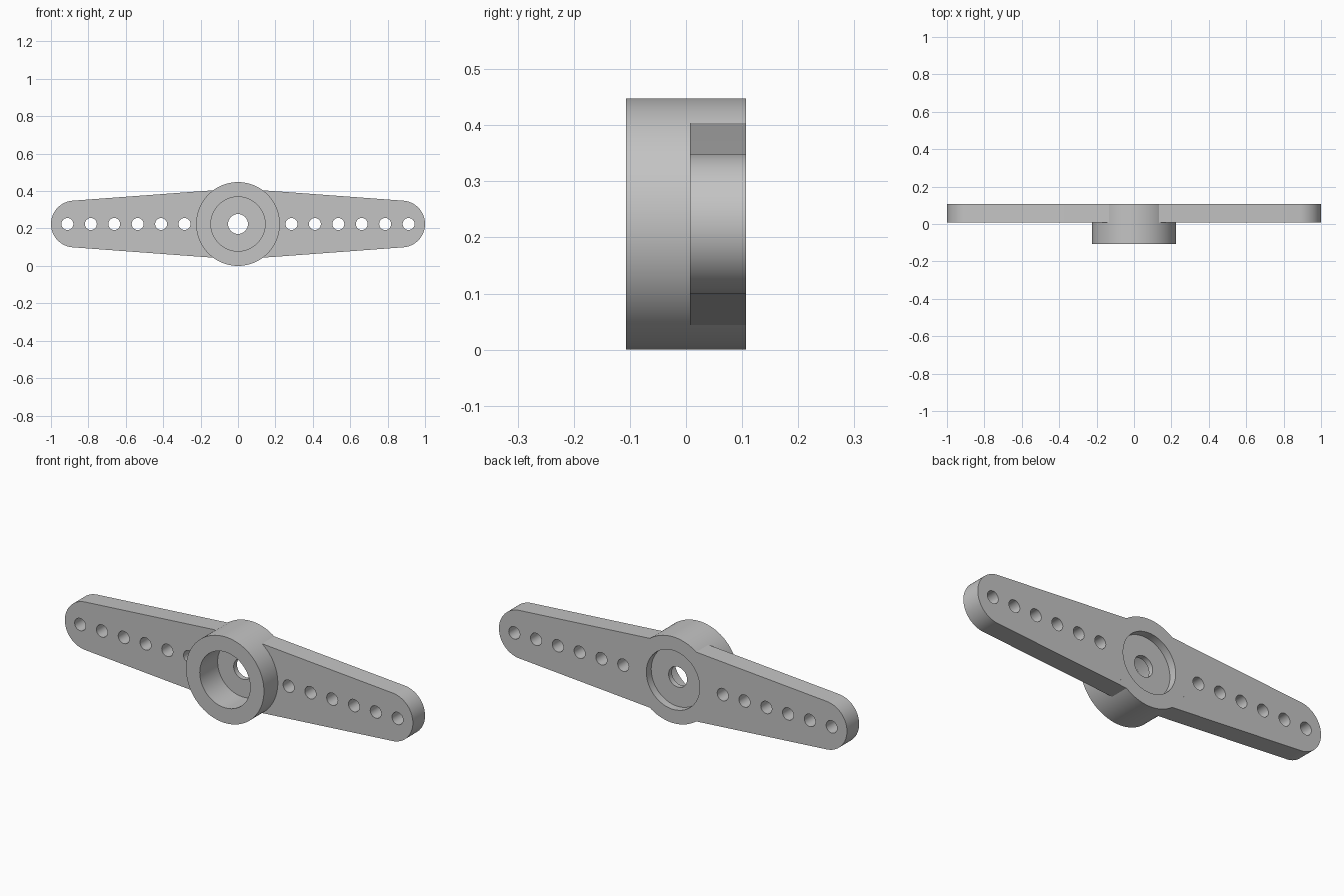
import bpy, bmesh
from math import sin, cos, tau, radians
from mathutils import Matrix, Vector

cube = bpy.data.objects.get("Cube")
if cube:
    bpy.data.objects.remove(cube, do_unlink=True)

HUB_R, CENTRE_Z, HALF_DEPTH = 0.224, 0.224, 0.107
ARM_FRONT = 0.007
TIP_X, TIP_R = 0.875, 0.125

grey = bpy.data.materials.new("grey plastic")
grey.use_nodes = True
grey.diffuse_color = (0.55, 0.55, 0.55, 1)
grey.node_tree.nodes["Principled BSDF"].inputs["Base Color"].default_value = grey.diffuse_color


def arc(cx, radius, start, end, steps):
    """Points along an arc, angles in degrees."""
    angles = [radians(start + (end - start) * i / steps) for i in range(steps + 1)]
    return [(cx + radius * cos(a), radius * sin(a)) for a in angles]


def finish(obj):
    """Merge seams, fix normals, colour and smooth the part."""
    bm = bmesh.new()
    bm.from_mesh(obj.data)
    bmesh.ops.remove_doubles(bm, verts=bm.verts, dist=0.0001)
    bmesh.ops.recalc_face_normals(bm, faces=bm.faces)
    bm.to_mesh(obj.data)
    bm.free()
    obj.data.materials.clear()
    obj.data.materials.append(grey)
    for f in obj.data.polygons:
        f.material_index = 0
    bpy.ops.object.select_all(action="DESELECT")
    obj.select_set(True)
    bpy.context.view_layer.objects.active = obj
    bpy.ops.object.shade_smooth_by_angle(angle=radians(30))


def make_arm(name, side):
    """Tapered, round-tipped plate with a row of pin holes."""
    curve = bpy.data.curves.new(name, "CURVE")
    curve.dimensions = "2D"
    curve.fill_mode = "BOTH"
    curve.extrude = (HALF_DEPTH - ARM_FRONT) / 2
    outline = arc(TIP_X, TIP_R, -85.8, 85.8, 32) + arc(0, HUB_R, 53.5, -53.5, 28)
    holes = [arc(0.286 + 0.1252 * i, 0.032, 0, 345, 23) for i in range(6)]
    for loop in [outline] + holes:
        spline = curve.splines.new("POLY")
        spline.points.add(len(loop) - 1)
        for p, (x, y) in zip(spline.points, loop):
            p.co = (side * x, y, 0, 1)
        spline.use_cyclic_u = True
    obj = bpy.data.objects.new(name, curve)
    bpy.context.collection.objects.link(obj)
    obj.location = (0, (HALF_DEPTH + ARM_FRONT) / 2, CENTRE_Z)
    obj.rotation_euler.x = radians(90)
    bpy.ops.object.select_all(action="DESELECT")
    obj.select_set(True)
    bpy.context.view_layer.objects.active = obj
    bpy.ops.object.convert(target="MESH")
    finish(bpy.context.view_layer.objects.active)


def make_hub():
    """Turned hub: deep front socket, thin web with bore, shallow back recess."""
    profile = [(0.053, 0.04), (0.145, 0.04), (0.145, -HALF_DEPTH), (HUB_R, -HALF_DEPTH),
               (HUB_R, HALF_DEPTH), (0.153, HALF_DEPTH), (0.153, 0.067), (0.053, 0.067)]
    bm = bmesh.new()
    verts = [bm.verts.new((r, y, 0)) for r, y in profile]
    edges = [bm.edges.new((v, verts[i - 1])) for i, v in enumerate(verts)]
    bmesh.ops.spin(bm, geom=verts + edges, cent=(0, 0, 0), axis=(0, 1, 0),
                   angle=tau, steps=96, use_merge=True)
    bmesh.ops.transform(bm, matrix=Matrix.Translation(Vector((0, 0, CENTRE_Z))), verts=bm.verts)
    mesh = bpy.data.meshes.new("hub")
    bm.to_mesh(mesh)
    bm.free()
    obj = bpy.data.objects.new("hub", mesh)
    bpy.context.collection.objects.link(obj)
    finish(obj)


make_hub()
make_arm("left_arm", 1)
make_arm("right_arm", -1)
